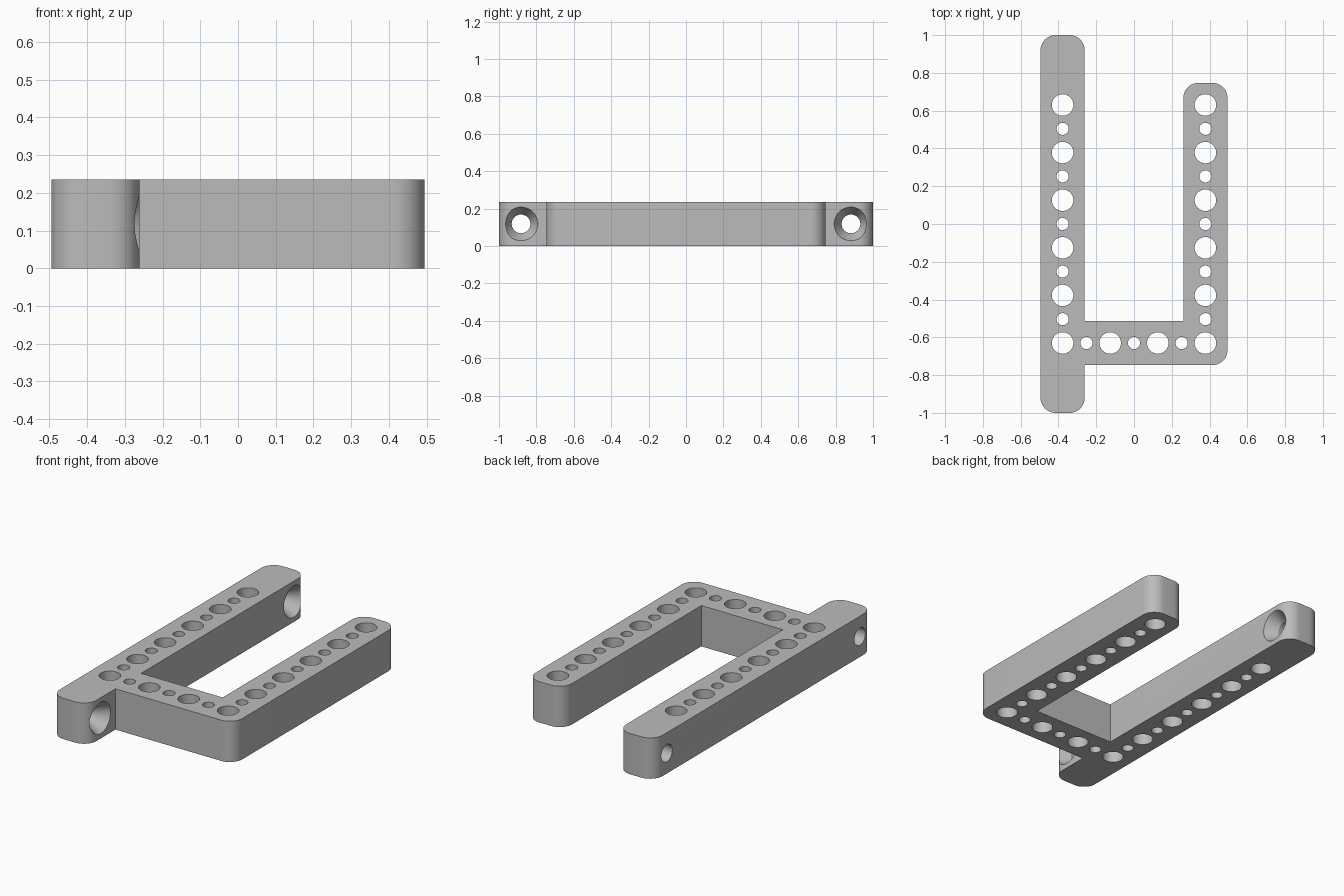
import bpy
import bmesh
from math import pi, sin, cos, radians
from mathutils import Matrix, Vector

cube = bpy.data.objects.get("Cube")
if cube:
    bpy.data.objects.remove(cube, do_unlink=True)

HEIGHT = 0.236
PITCH = 0.126
BAR_X = 0.378
OUT, IN = 0.495, 0.261     # outer and inner faces of both arms
FILLET = 0.08
BIG, SMALL = 0.057, 0.032  # hole radii

grey = bpy.data.materials.new("light grey")
grey.use_nodes = True
colour = (0.5, 0.5, 0.5, 1)
grey.diffuse_color = colour
grey.node_tree.nodes["Principled BSDF"].inputs["Base Color"].default_value = colour


def make_object(name, bm):
    bmesh.ops.recalc_face_normals(bm, faces=bm.faces)
    mesh = bpy.data.meshes.new(name)
    bm.to_mesh(mesh)
    bm.free()
    mesh.materials.append(grey)
    obj = bpy.data.objects.new(name, mesh)
    bpy.context.collection.objects.link(obj)
    return obj


def rounded_outline(corners, steps=10):
    """Replace each flagged right-angle corner by a quarter-circle arc."""
    points = []
    for i, (x, y, is_round) in enumerate(corners):
        here = Vector((x, y, 0))
        if not is_round:
            points.append(here)
            continue
        to_prev = (Vector((*corners[i - 1][:2], 0)) - here).normalized()
        to_next = (Vector((*corners[(i + 1) % len(corners)][:2], 0)) - here).normalized()
        centre = here + FILLET * (to_prev + to_next)
        for s in range(steps + 1):
            a = pi / 2 * s / steps
            points.append(centre - FILLET * (cos(a) * to_next + sin(a) * to_prev))
    return points


# Frame: long arm, cross bar and short arm as one extruded outline
corners = [
    (-OUT, -1, True), (-IN, -1, True), (-IN, -0.747, False),
    (OUT, -0.747, True), (OUT, 0.747, True), (IN, 0.747, True),
    (IN, -0.513, False), (-IN, -0.513, False),
    (-IN, 1, True), (-OUT, 1, True),
]
bm = bmesh.new()
base = bm.faces.new([bm.verts.new(p) for p in rounded_outline(corners)])
top = bmesh.ops.extrude_face_region(bm, geom=[base])
bmesh.ops.translate(bm, vec=(0, 0, HEIGHT),
                    verts=[g for g in top["geom"] if isinstance(g, bmesh.types.BMVert)])
frame = make_object("frame", bm)

# Vertical holes, alternating large and small along both arms and the cross bar
spots = []
for i in range(-5, 6):
    radius = BIG if i % 2 else SMALL
    spots += [(-BAR_X, i * PITCH, radius), (BAR_X, i * PITCH, radius)]
for i in range(-2, 3):
    spots.append((i * PITCH, -5 * PITCH, BIG if i % 2 else SMALL))
bm = bmesh.new()
for x, y, r in spots:
    bmesh.ops.create_cone(bm, cap_ends=True, segments=40, radius1=r, radius2=r,
                          depth=2 * HEIGHT, matrix=Matrix.Translation((x, y, HEIGHT / 2)))
hole_cutter = make_object("hole_cutter", bm)

# Sideways bolt holes with a tapered mouth on the inner face, spun from a profile
SINK, MOUTH, BORE = 0.07, 0.09, 0.05
slope = (MOUTH - BORE) / SINK
profile = [(-0.6, 0), (-0.6, BORE), (-IN - SINK, BORE),
           (-IN + 0.05, MOUTH + 0.05 * slope), (-IN + 0.05, 0)]
bm = bmesh.new()
for y in (-7 * PITCH, 7 * PITCH):
    centre = Vector((0, y, HEIGHT / 2))
    verts = [bm.verts.new(centre + Vector((x, 0, r))) for x, r in profile]
    edges = [bm.edges.new(pair) for pair in zip(verts, verts[1:])]
    bmesh.ops.spin(bm, geom=verts + edges, cent=centre, axis=(1, 0, 0),
                   angle=2 * pi, steps=48, use_duplicate=False)
bmesh.ops.remove_doubles(bm, verts=bm.verts, dist=0.0001)
bolt_cutter = make_object("bolt_cutter", bm)

# Cut all holes, then drop the cutters
bpy.context.view_layer.objects.active = frame
for cutter in (hole_cutter, bolt_cutter):
    cutter.hide_render = True
    mod = frame.modifiers.new(cutter.name, "BOOLEAN")
    mod.operation = "DIFFERENCE"
    mod.solver = "EXACT"
    mod.object = cutter
    bpy.ops.object.modifier_apply(modifier=mod.name)
    bpy.data.objects.remove(cutter, do_unlink=True)

# Smooth fillets and bores, crisp edges
bpy.ops.object.select_all(action="DESELECT")
frame.select_set(True)
bpy.ops.object.shade_smooth_by_angle(angle=radians(20))
